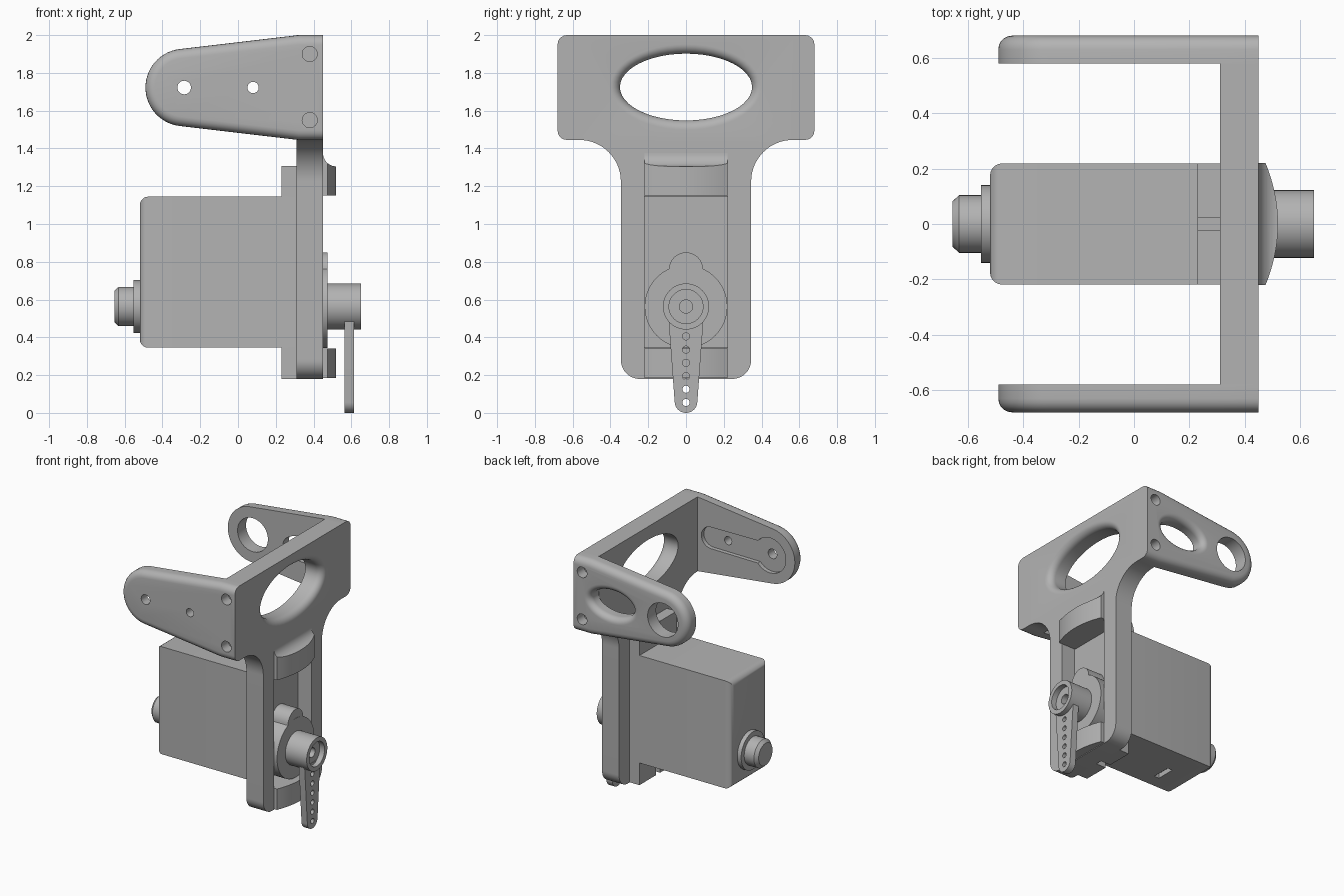
import bpy, bmesh, math

if "Cube" in bpy.data.objects:
    bpy.data.objects.remove(bpy.data.objects["Cube"], do_unlink=True)

grey = bpy.data.materials.new("plain_grey")
grey.use_nodes = True
COLOUR = (0.45, 0.45, 0.45, 1)
grey.diffuse_color = COLOUR
grey.node_tree.nodes["Principled BSDF"].inputs["Base Color"].default_value = COLOUR

# Map a profile point (u, v) and a distance d along an axis to space
PLACE = {"X": lambda u, v, d: (d, u, v),
         "Y": lambda u, v, d: (u, d, v),
         "Z": lambda u, v, d: (u, v, d)}


def arc(cu, cv, r, start, end, n=12, rv=None):
    angles = [math.radians(start + (end - start) * i / n) for i in range(n + 1)]
    return [(cu + r * math.cos(a), cv + (rv or r) * math.sin(a)) for a in angles]


def ellipse(cu, cv, ru, rv=None, n=48):
    return arc(cu, cv, ru, 0, 360, n, rv)[:-1]


def rect(u0, u1, v0, v1):
    return [(u0, v0), (u1, v0), (u1, v1), (u0, v1)]


def loft(name, axis, sections, bevel=None, size=0, segments=5):
    """Skin a list of (distance, profile) sections, then round chosen edges."""
    bm = bmesh.new()
    rings = [[bm.verts.new(PLACE[axis](u, v, d)) for u, v in pts] for d, pts in sections]
    n = len(rings[0])
    for a, b in zip(rings, rings[1:]):
        for i in range(n):
            j = (i + 1) % n
            bm.faces.new((a[i], a[j], b[j], b[i]))
    bm.faces.new(rings[0])
    bm.faces.new(rings[-1])
    bmesh.ops.recalc_face_normals(bm, faces=bm.faces)
    if bevel:
        edges = [e for e in bm.edges if bevel(e.verts[0].co, e.verts[1].co)]
        bmesh.ops.bevel(bm, geom=edges, offset=size, segments=segments,
                        profile=0.5, affect="EDGES")
    mesh = bpy.data.meshes.new(name)
    bm.to_mesh(mesh)
    bm.free()
    ob = bpy.data.objects.new(name, mesh)
    bpy.context.collection.objects.link(ob)
    mesh.materials.append(grey)
    return ob


def prism(name, axis, d0, d1, pts, **kw):
    return loft(name, axis, [(d0, pts), (d1, pts)], **kw)


def flared_hole(axis, inner, outer, cu, cv, ru, rv, r):
    """Cutter for an oval hole whose rim at the outer face is rounded."""
    s = 1 if outer > inner else -1
    sections = [(inner - s * 0.05, ellipse(cu, cv, ru, rv))]
    for i in range(9):
        a = math.pi / 2 * i / 8
        grow = r * (1 - math.cos(a))
        sections.append((outer - s * r * (1 - math.sin(a)),
                         ellipse(cu, cv, ru + grow, rv + grow)))
    sections.append((outer + s * 0.05, ellipse(cu, cv, ru + r, rv + r)))
    return loft("cutter", axis, sections)


def combine(ob, tools, operation="DIFFERENCE"):
    """Apply booleans one after another and discard the tools."""
    for tool in tools:
        tool.hide_render = True
        mod = ob.modifiers.new("combine", "BOOLEAN")
        mod.object, mod.operation, mod.solver = tool, operation, "EXACT"
        bpy.context.view_layer.update()
        graph = bpy.context.evaluated_depsgraph_get()
        mesh = bpy.data.meshes.new_from_object(ob.evaluated_get(graph))
        ob.modifiers.clear()
        ob.data = mesh
        bpy.data.objects.remove(tool, do_unlink=True)
    return ob


def cut(axis, d0, d1, pts):
    return prism("cutter", axis, d0, d1, pts)


# T-shaped bracket plate with a window and a rounded oval opening
half = (arc(0.245, 0.28, 0.1, -90, 0) + arc(0.565, 1.225, 0.22, 180, 90, 20)
        + [(0.58, 1.445), (0.58, 2.0)])
outline = half + [(-y, z) for y, z in reversed(half)]
plate = prism("bracket_plate", "X", 0.31, 0.45, outline)
combine(plate, [cut("X", 0.2, 0.6, rect(-0.22, 0.22, 0.34, 1.15)),
                flared_hole("X", 0.31, 0.45, 0, 1.725, 0.35, 0.177, 0.05)])

# Side arms, rounded along the outer outline
MID, TIP = 1.7225, -0.285
arm_outline = ([(0.45, 1.445), (0.45, 2.0), (0.32, 2.0)]
               + arc(TIP, MID, 0.205, 96.5, 263.5, 28) + [(0.32, 1.445)])


def make_arm(name, side):
    outer = 0.68 * side

    def rim(a, b):
        on_face = abs(a.y - outer) < 1e-4 and abs(b.y - outer) < 1e-4
        return on_face and not (a.x > 0.449 and b.x > 0.449)

    arm = prism(name, "Y", 0.58 * side, outer, arm_outline, bevel=rim, size=0.05)
    screws = [cut("Y", 0.6 * side, 0.75 * side, ellipse(0.38, z, 0.04, n=24))
              for z in (1.55, 1.9)]
    return combine(arm, screws)


front_arm = make_arm("front_arm", -1)
recess = arc(TIP, MID, 0.13, 40, 320, 28) + arc(0.2, MID, 0.08, -90, 90, 16)
combine(front_arm, [cut("Y", -0.61, -0.5, recess),
                    cut("Y", -0.8, -0.5, ellipse(TIP, MID, 0.036, n=24)),
                    cut("Y", -0.8, -0.5, ellipse(0.08, MID, 0.03, n=24))])

back_arm = make_arm("back_arm", 1)
combine(back_arm, [cut("Y", 0.5, 0.8, ellipse(TIP, MID, 0.125)),
                   flared_hole("Y", 0.58, 0.68, 0.14, MID, 0.175, 0.095, 0.045)])

# Curved retaining clips above and below the window
bulge = [(0.475 + 0.045 * (1 - (i / 10) ** 2), 0.022 * i) for i in range(-10, 11)]
bulge += [(0.44, 0.22), (0.44, -0.22)]
clip_sides = {
    "upper_clip": [(0.44, 1.15), (0.53, 1.15), (0.53, 1.305)]
    + arc(0.52, 1.375, 0.07, 270, 180, 10) + [(0.44, 1.375)],
    "lower_clip": rect(0.44, 0.53, 0.185, 0.34)}
for name, side_profile in clip_sides.items():
    clip = prism(name, "Y", -0.3, 0.3, side_profile)
    combine(clip, [cut("Z", 0, 1.6, bulge)], "INTERSECT")

# Motor case with rounded rear edges and a small cable slot
case = prism("motor_case", "X", -0.52, 0.34, rect(-0.219, 0.219, 0.345, 1.145),
             bevel=lambda a, b: a.x < -0.5 and b.x < -0.5, size=0.045)
combine(case, [cut("Z", 0.2, 0.38, rect(-0.32, -0.28, -0.12, 0.02))])

# Mounting flange with open screw slots
flange = prism("mounting_flange", "X", 0.23, 0.31, rect(-0.219, 0.219, 0.18, 1.308))
combine(flange, [cut("X", 0.2, 0.35, rect(-0.024, 0.024, z0, z1))
                 for z0, z1 in ((0.1, 0.25), (1.24, 1.4))])

# Gear housing boss and its lobe
AXLE = 0.563
prism("gear_boss", "X", 0.33, 0.475, ellipse(0, AXLE, 0.219, n=64))
lobe = arc(0, 0.76, 0.09, 0, 180, 20) + [(-0.11, 0.7), (-0.11, 0.6), (0.11, 0.6), (0.11, 0.7)]
prism("gear_lobe", "X", 0.33, 0.474, lobe)

# Output shaft hub with stepped recess
hub = prism("output_hub", "X", 0.46, 0.65, ellipse(0, AXLE, 0.122))
combine(hub, [cut("X", 0.61, 0.7, ellipse(0, AXLE, 0.09)),
              cut("X", 0.55, 0.7, ellipse(0, AXLE, 0.035, n=24))])

# Tapered horn with a row of holes
horn_outline = arc(0, 0.06, 0.06, 184, 356, 20) + [(0.092, 0.49), (-0.092, 0.49)]
horn = prism("output_horn", "X", 0.565, 0.613, horn_outline)
combine(horn, [cut("X", 0.5, 0.7, ellipse(0, 0.055 + 0.07 * i, 0.019, n=20))
               for i in range(6)])

# Rear pivot: collar and chamfered pin
prism("rear_collar", "X", -0.552, -0.5, ellipse(0, AXLE, 0.14))
loft("rear_pin", "X", [(-0.655, ellipse(0, AXLE, 0.082)),
                       (-0.632, ellipse(0, AXLE, 0.104)),
                       (-0.54, ellipse(0, AXLE, 0.104))])

# Smooth curved surfaces, keep hard edges
bpy.ops.object.select_all(action="DESELECT")
for ob in bpy.context.collection.objects:
    if ob.type == "MESH" and ob.data.materials and ob.data.materials[0] == grey:
        ob.select_set(True)
        bpy.context.view_layer.objects.active = ob
bpy.ops.object.shade_smooth_by_angle(angle=math.radians(30))
